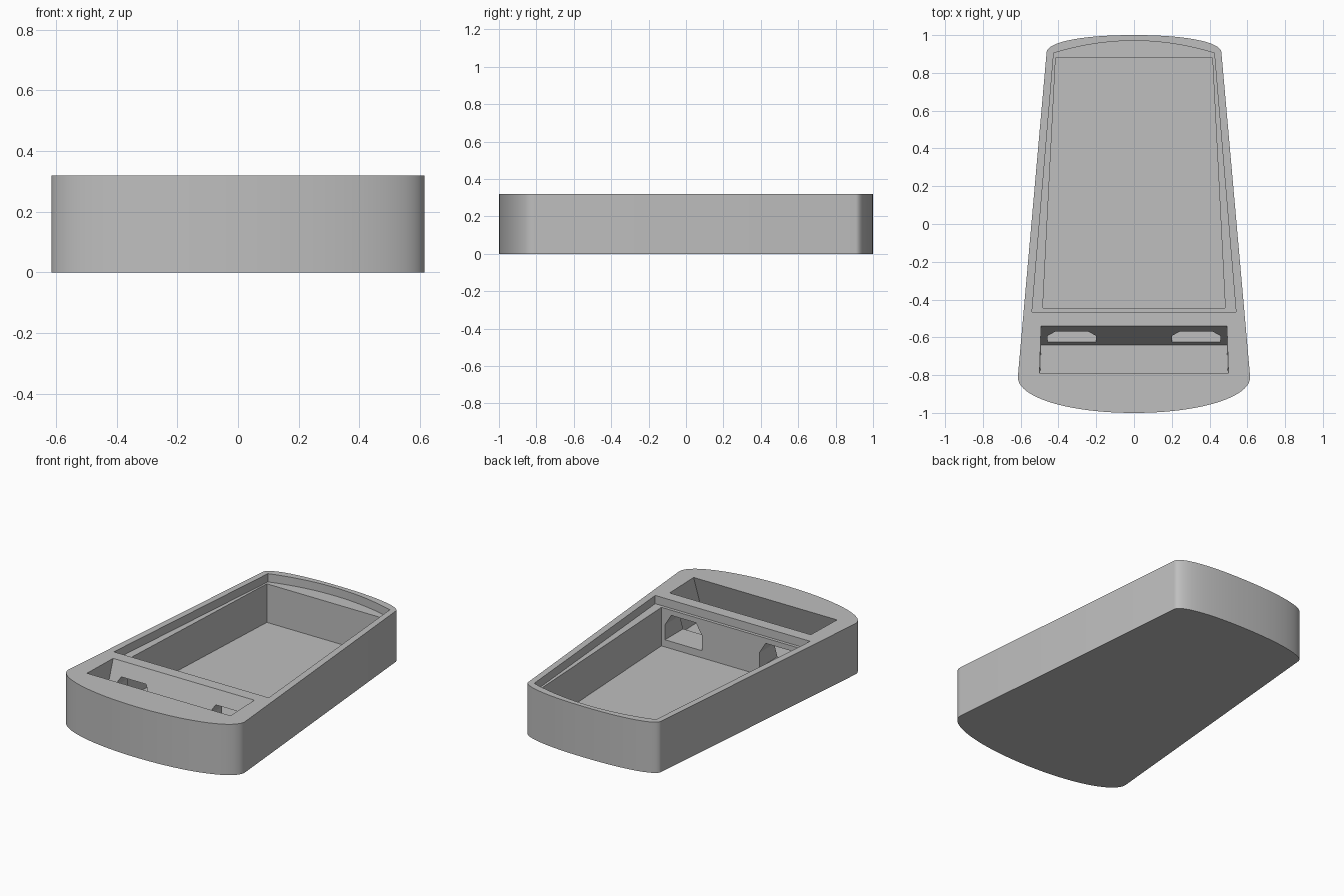
import bpy, bmesh, math
from mathutils import Vector

if "Cube" in bpy.data.objects:
    bpy.data.objects.remove(bpy.data.objects["Cube"], do_unlink=True)

HEIGHT = 0.32
FLOOR = 0.025
LEDGE = 0.268

grey = bpy.data.materials.new("plain grey")
grey.use_nodes = True
colour = (0.52, 0.52, 0.52, 1)
grey.diffuse_color = colour
grey.node_tree.nodes["Principled BSDF"].inputs["Base Color"].default_value = colour


def prism(name, points, offset):
    """Closed solid: a polygon swept along an offset vector."""
    bm = bmesh.new()
    face = bm.faces.new([bm.verts.new(p) for p in points])
    swept = bmesh.ops.extrude_face_region(bm, geom=[face], use_keep_orig=True)
    verts = [g for g in swept["geom"] if isinstance(g, bmesh.types.BMVert)]
    bmesh.ops.translate(bm, verts=verts, vec=Vector(offset))
    bmesh.ops.recalc_face_normals(bm, faces=bm.faces[:])
    mesh = bpy.data.meshes.new(name)
    bm.to_mesh(mesh)
    bm.free()
    mesh.materials.append(grey)
    obj = bpy.data.objects.new(name, mesh)
    bpy.context.collection.objects.link(obj)
    return obj


def cap(half_width, y, bulge, power, steps=48):
    """Bulging end curve, running from +x to -x."""
    pts = []
    for i in range(steps + 1):
        a = math.pi * i / steps
        c, s = math.cos(a), math.sin(a)
        pts.append((math.copysign(abs(c) ** (2 / power), c) * half_width,
                    y + bulge * max(s, 0) ** (2 / power)))
    return pts


def at_height(points, z):
    return [(x, y, z) for x, y in points]


def trapezoid(back_half, back_y, front_half, front_y):
    return [(back_half, back_y), (-back_half, back_y),
            (-front_half, front_y), (front_half, front_y)]


# Tapered body with bulging ends
outline = cap(0.463, 0.905, 0.095, 2.2) + cap(0.615, -0.81, -0.19, 2.05)[::-1]
body = prism("tray_body", at_height(outline, 0), (0, 0, HEIGHT))

# Shallow lid recess with a curved back edge
arc = [(0.425 * (1 - i / 12), 0.97 - 0.065 * (1 - i / 12) ** 2) for i in range(25)]
recess = arc + [(-0.54, -0.465), (0.54, -0.465)]
cutters = [prism("lid_recess_cutter", at_height(recess, LEDGE), (0, 0, 0.2))]

# Main compartment
main = trapezoid(0.415, 0.88, 0.483, -0.445)
cutters.append(prism("compartment_cutter", at_height(main, FLOOR), (0, 0, 0.4)))

# Front slot, leaning back as it rises
slot = trapezoid(0.492, -0.64, 0.5, -0.89)
cutters.append(prism("front_slot_cutter", at_height(slot, FLOOR), (0, 0.12, 0.354)))

# Two chamfered openings between slot and compartment
opening = [(0.2, 0.07), (0.458, 0.07), (0.458, 0.165),
           (0.415, 0.235), (0.243, 0.235), (0.2, 0.165)]
for side, label in ((1, "left"), (-1, "right")):
    pts = [(side * x, -0.68, z) for x, z in opening]
    cutters.append(prism(label + "_opening_cutter", pts, (0, 0.3, 0)))

# Cut the body, then discard the cutters
bpy.ops.object.select_all(action="DESELECT")
bpy.context.view_layer.objects.active = body
body.select_set(True)
for cutter in cutters:
    cutter.hide_render = True
    mod = body.modifiers.new(cutter.name, "BOOLEAN")
    mod.operation = "DIFFERENCE"
    mod.solver = "EXACT"
    mod.object = cutter
    bpy.ops.object.modifier_apply(modifier=mod.name)
    bpy.data.objects.remove(cutter, do_unlink=True)

bpy.ops.object.shade_smooth_by_angle(angle=math.radians(30))
